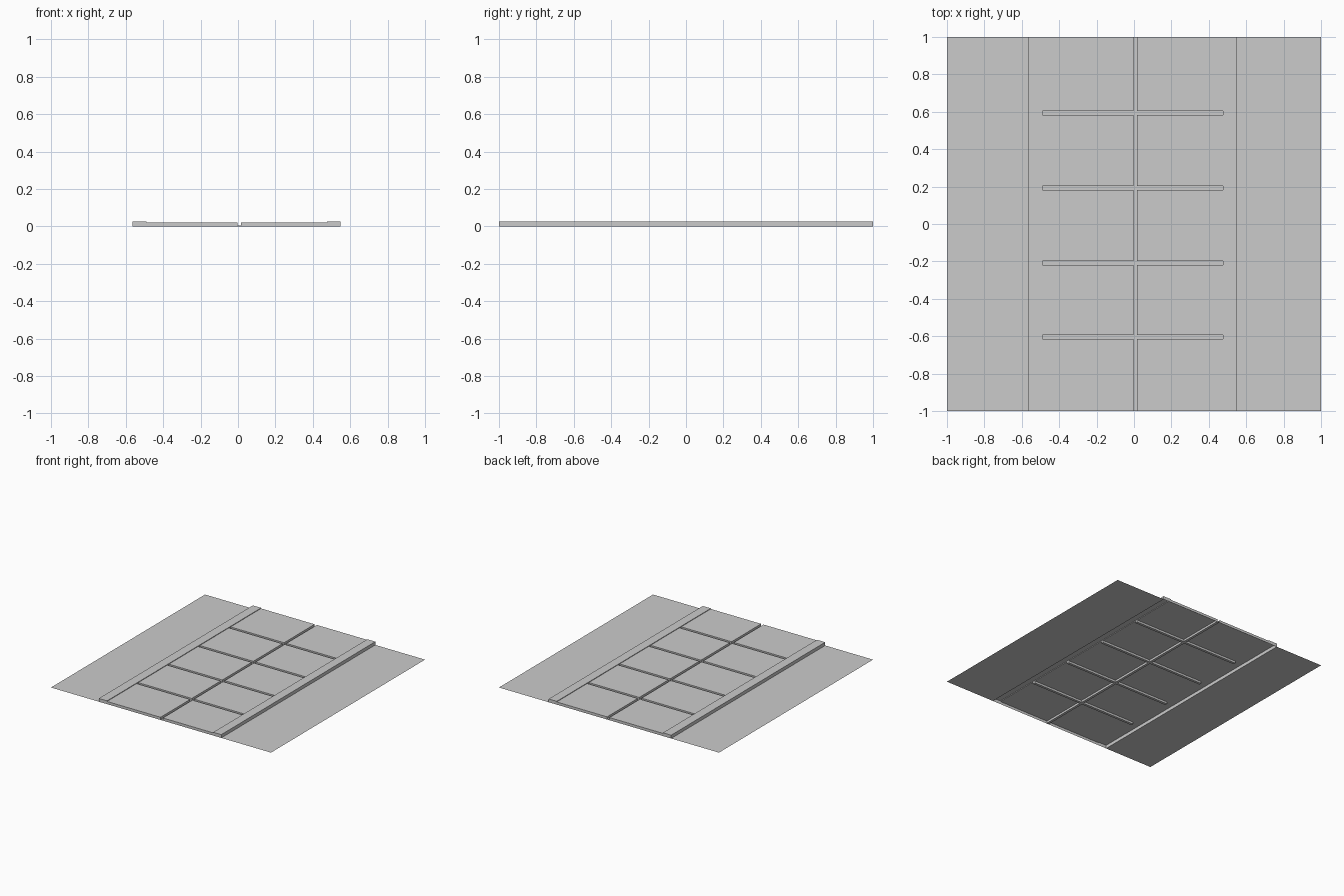
import bpy
import bmesh

if "Cube" in bpy.data.objects:
    bpy.data.objects.remove(bpy.data.objects["Cube"])

CURB, ROAD, JOINT = 0.027, 0.022, 0.005
X_OUT, X_IN, X_MID = (-0.565, 0.548), (-0.49, 0.475), (-0.004, 0.017)
JOINTS = [(c - 0.0105, c + 0.0105) for c in (-0.605, -0.208, 0.193, 0.593)]


def finish(name, bm):
    bmesh.ops.remove_doubles(bm, verts=bm.verts, dist=1e-5)
    mesh = bpy.data.meshes.new(name)
    bm.to_mesh(mesh)
    bm.free()
    bpy.context.collection.objects.link(bpy.data.objects.new(name, mesh))


def quad(bm, *pts):
    bm.faces.new([bm.verts.new(p) for p in pts])


def stepped_sheet(name, xs, ys, height):
    """Open-bottomed sheet of flat cells joined by vertical walls."""
    bm = bmesh.new()
    nx, ny = len(xs) - 1, len(ys) - 1

    def h(i, j):
        if 0 <= i < nx and 0 <= j < ny:
            return height((xs[i] + xs[i + 1]) / 2, (ys[j] + ys[j + 1]) / 2)
        return 0.0

    def wall(p, q, a, b):
        # a: height on the left of p->q, b: height on the right
        if abs(a - b) > 1e-6:
            quad(bm, (*p, b), (*q, b), (*q, a), (*p, a))

    for i in range(nx + 1):
        for j in range(ny + 1):
            x, y = xs[i], ys[j]
            if i < nx and j < ny:
                z = h(i, j)
                quad(bm, (x, y, z), (xs[i + 1], y, z),
                     (xs[i + 1], ys[j + 1], z), (x, ys[j + 1], z))
            if j < ny:
                wall((x, y), (x, ys[j + 1]), h(i - 1, j), h(i, j))
            if i < nx:
                wall((x, y), (xs[i + 1], y), h(i, j), h(i, j - 1))
    finish(name, bm)


def paving_height(x, y):
    if not X_IN[0] < x < X_IN[1]:
        return CURB
    if X_MID[0] < x < X_MID[1] or any(a < y < b for a, b in JOINTS):
        return JOINT
    return ROAD


# Raised paving with curbs, centre joint and cross joints
xs = sorted(X_OUT + X_IN + X_MID)
ys = [-1.0] + [v for j in JOINTS for v in j] + [1.0]
stepped_sheet("paving", xs, ys, paving_height)

# Flat ground verges on both sides
for name, x0, x1 in (("left_verge", -1, X_OUT[0]), ("right_verge", X_OUT[1], 1)):
    bm = bmesh.new()
    quad(bm, (x0, -1, 0), (x1, -1, 0), (x1, 1, 0), (x0, 1, 0))
    finish(name, bm)
